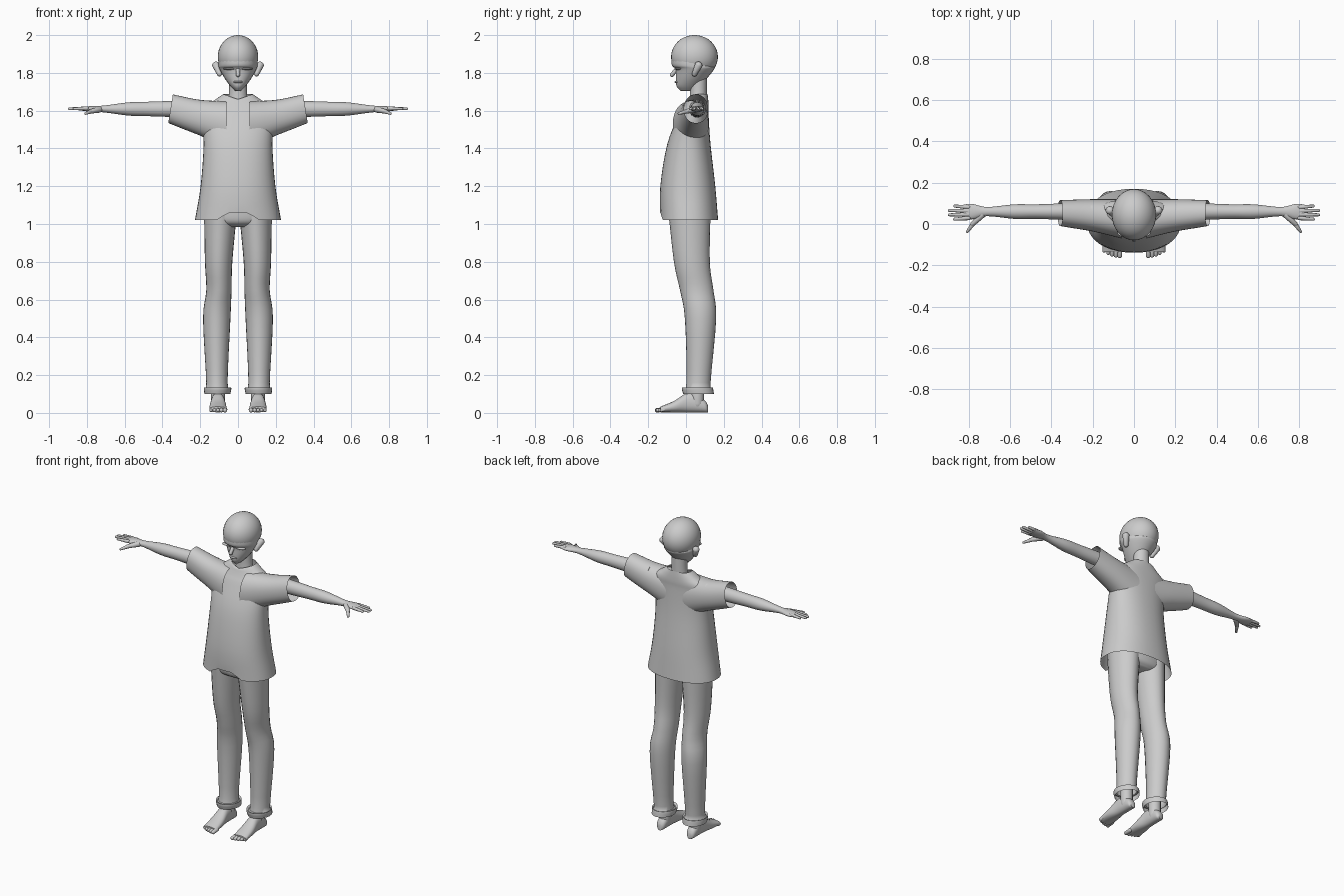
import bpy
import bmesh
import math
from mathutils import Vector

cube = bpy.data.objects.get("Cube")
if cube:
    bpy.data.objects.remove(cube, do_unlink=True)

grey = bpy.data.materials.new("plain_grey")
grey.use_nodes = True
grey.diffuse_color = (.6, .6, .6, 1)
grey.node_tree.nodes["Principled BSDF"].inputs["Base Color"].default_value = grey.diffuse_color

SIDES = ((1, "left_"), (-1, "right_"))
AXES = {"x": "yzx", "y": "xzy", "z": "xyz"}


def finish(name, bm, side=1):
    """Turn a bmesh into a smooth-shaded object, mirrored for the right side."""
    for vert in bm.verts:
        vert.co.x *= side
    bmesh.ops.recalc_face_normals(bm, faces=bm.faces)
    mesh = bpy.data.meshes.new(name)
    bm.to_mesh(mesh)
    bm.free()
    mesh.materials.append(grey)
    obj = bpy.data.objects.new(name, mesh)
    bpy.context.collection.objects.link(obj)
    bpy.ops.object.select_all(action="DESELECT")
    obj.select_set(True)
    bpy.context.view_layer.objects.active = obj
    bpy.ops.object.shade_smooth_by_angle(angle=math.radians(50))


def refine(stations, steps=4):
    """Smoothly interpolate between neighbouring cross-sections."""
    points = [Vector(station) for station in stations]
    before = 2 * points[0] - points[1]
    after = 2 * points[-1] - points[-2]
    padded = [before] + points + [after]
    result = []
    for previous, start, end, following in zip(padded, padded[1:], padded[2:], padded[3:]):
        leave = (end - previous) / 2
        arrive = (following - start) / 2
        for step in range(steps):
            t = step / steps
            ease = t * t * (3 - 2 * t)
            result.append(start.lerp(end, ease) + leave * t * (1 - t) ** 2
                          - arrive * t * t * (1 - t))
    return result + [points[-1]]


def loft(name, axis, stations, power=2, sides=24, closed=False, side=1, tweak=None):
    """Skin rounded sections (position, a_min, a_max, b_min, b_max) along an axis."""
    bm = bmesh.new()
    rings = []
    first, second, along = AXES[axis]
    for position, a_min, a_max, b_min, b_max in refine(stations):
        ring = []
        for index in range(sides):
            angle = math.tau * index / sides
            cosine, sine = math.cos(angle), math.sin(angle)
            a = math.copysign(abs(cosine) ** (2 / power), cosine)
            b = math.copysign(abs(sine) ** (2 / power), sine)
            point = Vector()
            setattr(point, along, position)
            setattr(point, first, (a_min + a_max + (a_max - a_min) * a) / 2)
            setattr(point, second, (b_min + b_max + (b_max - b_min) * b) / 2)
            if tweak:
                tweak(point)
            ring.append(bm.verts.new(point))
        rings.append(ring)
    for lower, upper in zip(rings, rings[1:]):
        for index in range(sides):
            bm.faces.new((lower[index - 1], lower[index], upper[index], upper[index - 1]))
    if closed:
        bm.faces.new(rings[0])
        bm.faces.new(rings[-1])
    finish(name, bm, side)


def taper(name, start, end, start_radius, end_radius, side=1):
    """Rounded tapering capsule between two points."""
    bm = bmesh.new()
    bmesh.ops.create_uvsphere(bm, u_segments=12, v_segments=8, radius=1)
    start, end = Vector(start), Vector(end)
    turn = (end - start).to_track_quat("Z", "Y")
    for vert in bm.verts:
        if vert.co.z > 0:
            vert.co = end + turn @ vert.co * end_radius
        else:
            vert.co = start + turn @ vert.co * start_radius
    finish(name, bm, side)


def ellipsoid(name, centre, size, side=1):
    bm = bmesh.new()
    bmesh.ops.create_uvsphere(bm, u_segments=32, v_segments=20, radius=1)
    for vert in bm.verts:
        vert.co = Vector(centre) + vert.co * Vector(size)
    finish(name, bm, side)


def symmetric(rows):
    """Expand rows of (height, half width, front, back)."""
    return [(height, -half, half, front, back) for height, half, front, back in rows]


def centred(rows, a, b):
    """Expand rows of (position, a radius, b radius) about a fixed centre line."""
    return [(place, a - ra, a + ra, b - rb, b + rb) for place, ra, rb in rows]


# Head: round cranium, narrowing face with a brow ledge, nose and mouth
ellipsoid("cranium", (0, .045, 1.885), (.107, .124, .115))
loft("face", "z", symmetric([
    (1.705, .015, -.03, .04), (1.73, .04, -.05, .07), (1.77, .07, -.054, .11),
    (1.82, .098, -.056, .15), (1.84, .102, -.075, .15), (1.89, .1, -.075, .14)]), closed=True)
taper("nose", (0, -.045, 1.825), (0, -.074, 1.79), .011, .012)
ellipsoid("mouth", (0, -.048, 1.752), (.024, .012, .007))
loft("neck", "z", symmetric([(1.58, .075, .01, .11), (1.67, .05, .02, .11),
                             (1.79, .046, .02, .11)]))


# Shirt body with a notched front hem and dipped neckline
def shirt_edges(point):
    if point.z < 1.021 and point.y < 0:
        point.z += .04 * min(1, max(0, (.1 - abs(point.x)) / .035))
    if point.z > 1.66 and point.y < .05:
        point.z -= max(0, 1 - abs(point.x) / .08) * (point.z - 1.66)


loft("shirt_body", "z", symmetric([
    (1.02, .228, -.137, .17), (1.2, .198, -.136, .155), (1.42, .182, -.1, .13),
    (1.57, .19, -.042, .12), (1.62, .178, -.016, .12), (1.655, .125, 0, .118),
    (1.688, .078, .01, .114)]), power=2.25, sides=40, tweak=shirt_edges)


def slanted_cuff(point):
    point.x += (1.61 - point.z) * .16 * min(1, max(0, (point.x - .2) / .15))


for side, label in SIDES:
    # Ears and eyelids
    taper(label + "ear", (.098, .045, 1.795), (.116, .065, 1.838), .014, .022, side)
    ellipsoid(label + "eyelid", (.046, -.042, 1.822), (.034, .02, .006), side)

    # Open sleeve running out from the chest
    loft(label + "sleeve", "x", [
        (.06, -.07, .12, 1.4, 1.65), (.2, -.036, .12, 1.468, 1.657),
        (.357, -.01, .115, 1.535, 1.686)],
        power=2.2, sides=32, side=side, tweak=slanted_cuff)

    # Arm flattening into the palm
    loft(label + "arm", "x", centred([
        (.2, .045, .045), (.36, .039, .042), (.48, .035, .038), (.58, .035, .035),
        (.71, .022, .018), (.78, .037, .015), (.825, .034, .009)], .06, 1.609),
        closed=True, side=side)

    # Four fingers fanned from the palm, and a thumb
    for index, digit in enumerate(("index", "middle", "ring", "little")):
        spread = index - 1.5
        taper(f"{label}{digit}_finger", (.8, .055 + spread * .0175, 1.612),
              (.896 - spread ** 2 * .013, .055 + spread * .021, 1.61), .0105, .0075, side)
    taper(label + "thumb_base", (.735, .045, 1.606), (.78, 0, 1.596), .017, .012, side)
    taper(label + "thumb", (.775, .006, 1.597), (.806, -.037, 1.585), .012, .007, side)

    # Trouser leg with a flared cuff
    loft(label + "trouser_leg", "z", [
        (.1, .04, .178, -.015, .148), (.135, .036, .18, -.022, .142),
        (.16, .055, .168, .003, .13), (.5, .04, .185, -.006, .16),
        (.65, .034, .168, -.032, .145), (.8, .03, .175, -.064, .126),
        (1.08, .004, .18, -.095, .13)], power=1.9, side=side)

    # Ankle, flat-soled foot and toes
    taper(label + "ankle", (.106, .06, .05), (.106, .06, .17), .036, .04, side)
    foot = [(.116, .016, .04), (.1, .028, .065), (.05, .033, .1), (0, .036, .103),
            (-.06, .044, .065), (-.135, .046, .033)]
    loft(label + "foot", "y", [(place, .106 - half, .106 + half, .003, height)
                               for place, half, height in foot],
         power=2.3, closed=True, side=side)
    for toe in range(5):
        x = .069 + toe * .0185
        radius = .0125 - toe * .0008
        taper(f"{label}toe_{toe + 1}", (x, -.115, .018),
              (x, -.152 + toe ** 2 * .0014, .014), radius, radius, side)

# Trouser seat joining the legs
loft("trouser_seat", "z", symmetric([(.985, .1, -.05, .1), (1.01, .165, -.085, .125),
                                     (1.06, .18, -.095, .13), (1.14, .175, -.095, .125)]),
     power=2.3, closed=True)
